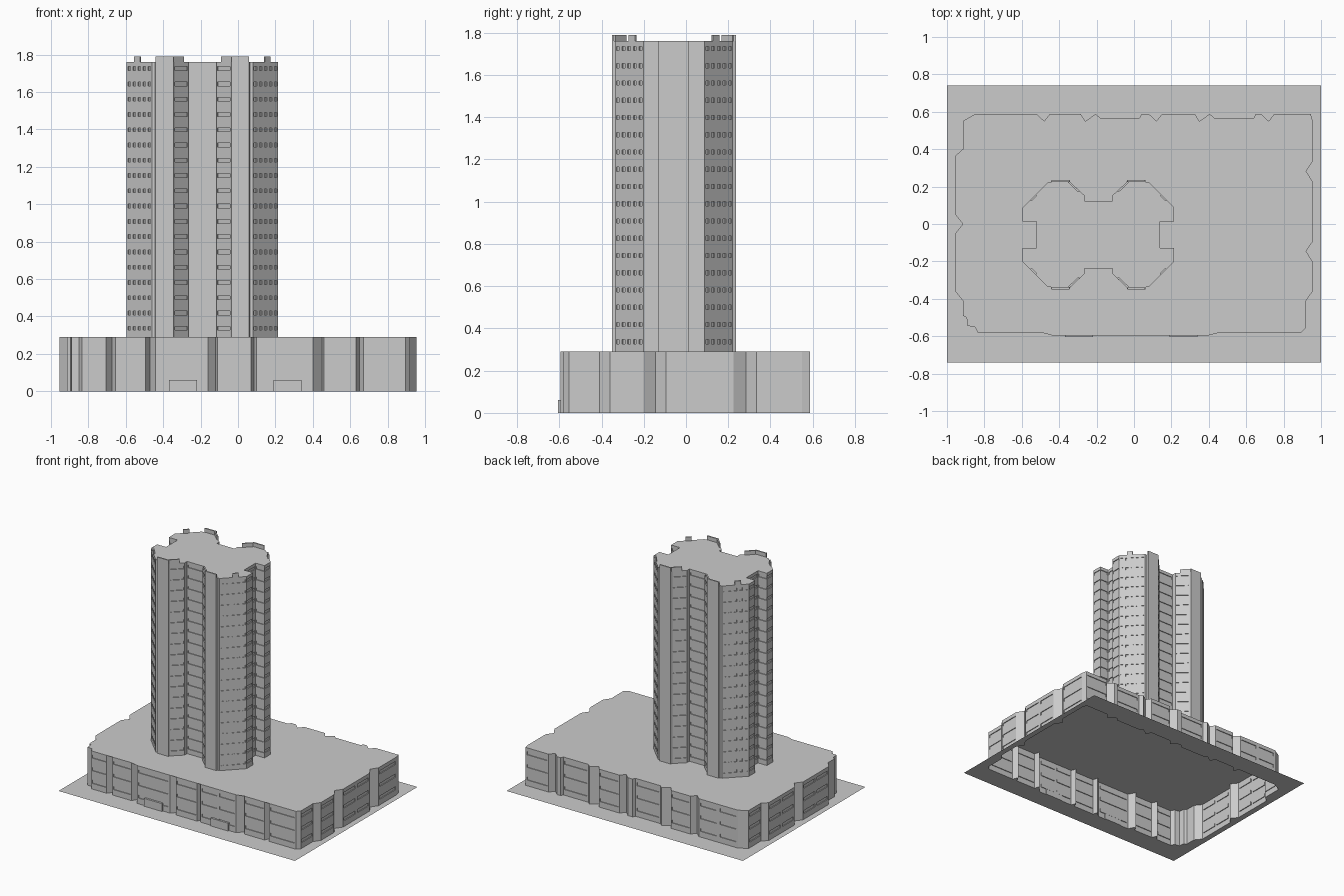
import bpy, bmesh
from mathutils import Vector

cube = bpy.data.objects.get("Cube")
if cube:
    bpy.data.objects.remove(cube, do_unlink=True)

concrete = bpy.data.materials.new("grey_concrete")
concrete.use_nodes = True
GREY = (0.6, 0.6, 0.6, 1)
concrete.diffuse_color = GREY
concrete.node_tree.nodes["Principled BSDF"].inputs["Base Color"].default_value = GREY

PODIUM_TOP, ROOF, PARAPET_TOP = 0.29, 1.76, 1.79
UP = Vector((0, 0, 1))


def make_object(name, bm):
    bmesh.ops.remove_doubles(bm, verts=bm.verts, dist=0.0001)
    mesh = bpy.data.meshes.new(name)
    bm.to_mesh(mesh)
    bm.free()
    mesh.materials.append(concrete)
    obj = bpy.data.objects.new(name, mesh)
    bpy.context.collection.objects.link(obj)
    return obj


def quad(bm, corners):
    bm.faces.new([bm.verts.new(c) for c in corners])


def rectangle(start, along, u0, u1, z0, z1):
    """Corners of an upright rectangle between two fractions of a wall."""
    a, b = start + along * u0, start + along * u1
    return [a + UP * z0, b + UP * z0, b + UP * z1, a + UP * z1]


def wall(bm, p, q, z0, z1, rows, columns, depth=0.006):
    """Wall from p to q with a grid of recessed slit windows."""
    start = Vector((*p, 0))
    along = Vector((*q, 0)) - start
    if not columns:
        quad(bm, rectangle(start, along, 0, 1, z0, z1))
        return
    inward = UP.cross(along).normalized() * depth
    high, wide = (z1 - z0) / rows, 1 / columns
    margin = wide * (0.05 if columns == 1 else 0.25 if columns > 4 else 0.08)
    for row in range(rows):
        for column in range(columns):
            z, u = z0 + row * high, column * wide
            outer = rectangle(start, along, u, u + wide, z, z + high)
            inner = rectangle(start, along, u + margin, u + wide - margin,
                              z + high * 0.45, z + high * 0.7)
            pane = [c + inward for c in inner]
            for i in range(4):
                j = (i + 1) % 4
                quad(bm, (outer[i], outer[j], inner[j], inner[i]))
                quad(bm, (inner[i], inner[j], pane[j], pane[i]))
            quad(bm, pane)


def shell(name, outline, z0, z1, rows, column_rule):
    bm = bmesh.new()
    for p, q in zip(outline, outline[1:] + outline[:1]):
        wall(bm, p, q, z0, z1, rows, column_rule(Vector(p), Vector(q)))
    return make_object(name, bm)


def flat_cap(name, outline, z):
    bm = bmesh.new()
    quad(bm, [(x, y, z) for x, y in outline])
    return make_object(name, bm)


def prism(bm, base, z0, z1):
    face = bm.faces.new([bm.verts.new((p[0], p[1], z0)) for p in base])
    top = bmesh.ops.extrude_face_region(bm, geom=[face])["geom"]
    moved = [v for v in top if isinstance(v, bmesh.types.BMVert)]
    bmesh.ops.translate(bm, verts=moved, vec=(0, 0, z1 - z0))


# Podium outline, counter-clockwise from the front left corner
def front_y(x):
    return -0.595 if -0.45 < x < 0.41 else -0.58


front_notches = [(-.705, -.675, -.655), (-.495, -.47, -.44), (-.16, -.12, -.11),
                 (.07, .085, .1), (.4, .45, .46), (.63, .65, .67)]
front_walls, front_roof = [], []
for a, b, c in front_notches:
    ends = [(a, front_y(a)), (c, front_y(c))]
    front_walls += [ends[0], (b, front_y(b) + 0.04), ends[1]]
    front_roof += ends

right_end = [(.895, -.58), (.92, -.555), (.92, -.41), (.955, -.36)]
for y in (-.145, .283):
    right_end += [(.955, y - .057), (.92, y), (.955, y + .05)]
right_end += [(.955, .55), (.945, .588)]

back = []
for x in (.72, .35, .12, -.26, -.48):
    if x in (.35, -.26):
        # shallow recessed panel between two notches
        back += [(x + .3, .588), (x + .29, .567), (x + .08, .567), (x + .055, .588)]
        back += [(x, .55), (x - .025, .588)]
    else:
        back += [(x + .03, .588), (x, .55), (x - .04, .588)]

left_end = [(-.85, .588), (-.915, .55), (-.915, .4), (-.955, .365),
            (-.955, .05), (-.915, 0), (-.955, -.05), (-.955, -.36),
            (-.915, -.41), (-.915, -.49), (-.895, -.5), (-.89, -.545),
            (-.85, -.55), (-.835, -.58)]
sides = right_end + back + left_end
podium = front_walls + sides


def podium_columns(p, q):
    length = (q - p).length
    return max(1, round(length / 0.2)) if length > 0.12 else 0


shell("podium_walls", podium, 0, PODIUM_TOP, 3, podium_columns)
flat_cap("podium_roof", front_roof + sides, PODIUM_TOP)

# Ground sheet with an opening under the podium
bm = bmesh.new()
edges = []
for loop in ([(-1, -.74), (1, -.74), (1, .74), (-1, .74)], podium):
    verts = [bm.verts.new((x, y, 0)) for x, y in loop]
    edges += [bm.edges.new((v, verts[i - 1])) for i, v in enumerate(verts)]
bmesh.ops.triangle_fill(bm, use_beauty=True, edges=edges, normal=UP)
bm.normal_update()
bmesh.ops.reverse_faces(bm, faces=[f for f in bm.faces if f.normal.z < 0])
make_object("ground_sheet", bm)

# Front entrances
bm = bmesh.new()
for x, y in ((-.295, -.605), (.265, -.605)):
    prism(bm, [(x - .075, y), (x + .075, y), (x + .075, -.59), (x - .075, -.59)], 0, 0.06)
bmesh.ops.recalc_face_normals(bm, faces=bm.faces)
make_object("entrances", bm)

# Tower: one quarter of the plan mirrored into four lobes
CX, CY = -0.19, -0.057
BAY = 0.293
quarter = [(.33, .07), (.405, .07), (.405, .145), (.27, .28), (.255, .28),
           (.25, BAY), (.155, BAY), (.15, .28), (.075, .21), (.075, .18)]
tower = []
for sx, sy in ((1, 1), (-1, 1), (-1, -1), (1, -1)):
    points = quarter if sx * sy > 0 else quarter[::-1]
    tower += [(CX + sx * x, CY + sy * y) for x, y in points]


def tower_columns(p, q):
    length = (q - p).length
    on_bay = abs(abs((p.y + q.y) / 2 - CY) - BAY) < 0.005
    if on_bay or length < 0.06:
        return 0
    return 5 if length > 0.17 else 1


shell("tower_walls", tower, PODIUM_TOP, ROOF, 18, tower_columns)
flat_cap("tower_roof", tower, ROOF)

# Raised parapet pieces on each lobe
bm = bmesh.new()
pieces = [((.25, BAY), (.155, BAY)), ((.155, .285), (.1, .233)), ((.365, .185), (.335, .215))]
for sx in (1, -1):
    for sy in (1, -1):
        for p, q in pieces:
            p, q = Vector(p), Vector(q)
            step = (q - p).normalized() * 0.01
            inward = Vector((-step.y, step.x))
            base = (p, q, q + inward, p + inward)
            prism(bm, [(CX + sx * v.x, CY + sy * v.y) for v in base], ROOF, PARAPET_TOP)
bmesh.ops.recalc_face_normals(bm, faces=bm.faces)
make_object("parapets", bm)
